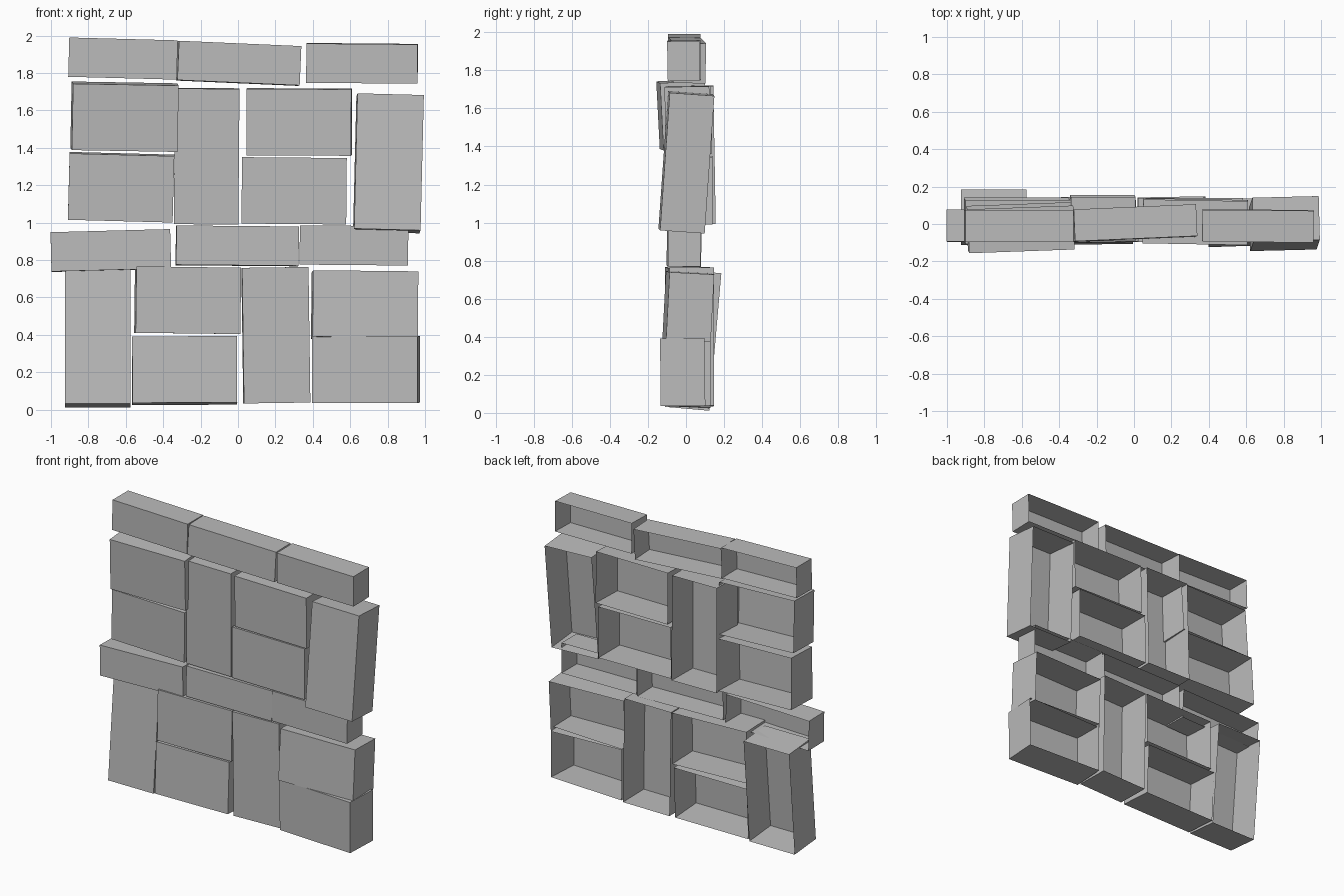
import bpy
import bmesh
from math import radians
from mathutils import Matrix, Vector

default = bpy.data.objects.get("Cube")
if default:
    bpy.data.objects.remove(default, do_unlink=True)

# One flat stone colour for the whole wall
stone = bpy.data.materials.new("stone_grey")
stone.use_nodes = True
grey = (0.5, 0.5, 0.5, 1)
stone.diffuse_color = grey
stone.node_tree.nodes["Principled BSDF"].inputs["Base Color"].default_value = grey


def open_block(name, span, height, depth, centre, tilt, roll, yaw):
    """Block shell with an open back, turned about the middle of its front face."""
    bm = bmesh.new()
    bmesh.ops.create_cube(bm, size=1)
    back = [f for f in bm.faces if f.normal.y > 0.5]
    bmesh.ops.delete(bm, geom=back, context="FACES_ONLY")
    bmesh.ops.translate(bm, verts=bm.verts, vec=Vector((0, 0.5, 0)))
    bmesh.ops.scale(bm, verts=bm.verts, vec=Vector((span, depth, height)))
    mesh = bpy.data.meshes.new(name)
    bm.to_mesh(mesh)
    bm.free()
    mesh.materials.append(stone)
    block = bpy.data.objects.new(name, mesh)
    block.matrix_world = (
        Matrix.Translation(centre)
        @ Matrix.Rotation(radians(yaw), 4, "Z")
        @ Matrix.Rotation(radians(tilt), 4, "X")
        @ Matrix.Rotation(radians(roll), 4, "Y")
    )
    bpy.context.scene.collection.objects.link(block)


# Block kinds: height and depth
KINDS = {
    "slab": (0.21, 0.17),
    "wide": (0.355, 0.235),
    "tall": (0.725, 0.235),
}

# Each block: kind, name, left edge, right edge, middle height, front y,
# then tilt, roll and yaw in degrees
top_course = [
    ("slab", "top_slab_right", -0.905, -0.325, 1.877, -0.095, 0, 1.5, 0),
    ("slab", "top_slab_middle", -0.32, 0.335, 1.853, -0.08, -1, 2.5, 2.5),
    ("slab", "top_slab_left", 0.365, 0.96, 1.85, -0.095, 1, 0.5, -0.5),
]
upper_course = [
    ("wide", "upper_outer_stone_high", -0.885, -0.32, 1.56, -0.137, 3, 1, 2),
    ("wide", "upper_outer_stone_low", -0.905, -0.345, 1.185, -0.1, 2, 1.5, 0),
    ("tall", "upper_middle_pillar", -0.34, 0.005, 1.353, -0.085, 1, 0.5, 0),
    ("wide", "upper_inner_stone_high", 0.045, 0.605, 1.536, -0.105, 1, 0.3, -1),
    ("wide", "upper_inner_stone_low", 0.02, 0.58, 1.17, -0.095, 0, 0.5, 0),
    ("tall", "upper_outer_pillar", 0.63, 0.985, 1.325, -0.115, -4, 1.5, 1.5),
]
middle_course = [
    ("slab", "middle_slab_right", -1, -0.36, 0.852, -0.095, -1, -1.5, 0),
    ("slab", "middle_slab_middle", -0.33, 0.325, 0.877, -0.095, -1, 0.5, 1),
    ("slab", "middle_slab_left", 0.33, 0.91, 0.878, -0.095, 0, 0.5, 0),
]
lower_course = [
    ("tall", "lower_outer_pillar", -0.925, -0.575, 0.393, -0.08, -5, 0, 0),
    ("wide", "lower_inner_stone_high", -0.545, 0.015, 0.585, -0.1, 0, 0.7, 2),
    ("wide", "lower_inner_stone_low", -0.565, -0.005, 0.215, -0.1, -3, -0.3, 0.5),
    ("tall", "lower_middle_pillar", 0.027, 0.382, 0.398, -0.09, 0, -0.8, 1),
    ("wide", "lower_outer_stone_high", 0.4, 0.963, 0.565, -0.105, -3, 0.6, 2),
    ("wide", "lower_outer_stone_low", 0.395, 0.96, 0.213, -0.12, 0.5, 0, -3),
]

# Lay the courses
for course in (top_course, upper_course, middle_course, lower_course):
    for kind, name, left, right, z, front, tilt, roll, yaw in course:
        height, depth = KINDS[kind]
        centre = Vector(((left + right) / 2, front, z))
        open_block(name, right - left, height, depth, centre, tilt, roll, yaw)
